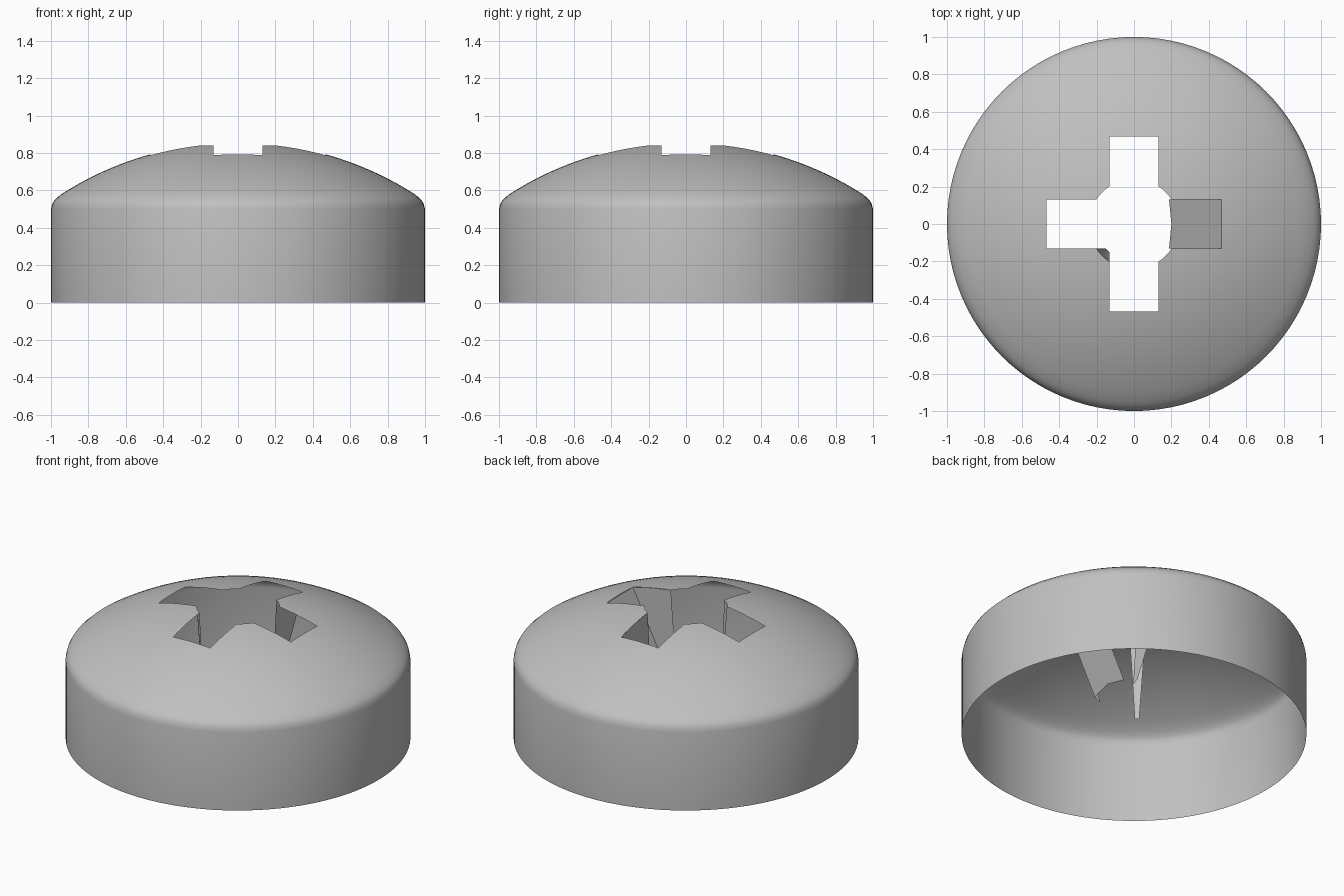
import bpy, bmesh, math
from mathutils import Vector

if "Cube" in bpy.data.objects:
    bpy.data.objects.remove(bpy.data.objects["Cube"], do_unlink=True)

SEGMENTS = 96
DOME_R, APEX = 1.75, 0.857       # dome sphere radius and peak height
ARM, REACH, CORE = 0.132, 0.468, 0.24   # cross recess half width, reach, core radius
DEEP, LOW = 0.24, 0.2            # recess bottom height and core radius there

steel = bpy.data.materials.new("grey metal")
steel.use_nodes = True
GREY = (0.53, 0.53, 0.53, 1)
steel.diffuse_color = GREY
steel.node_tree.nodes["Principled BSDF"].inputs["Base Color"].default_value = GREY


def dome(x, y=0.0):
    return APEX - DOME_R + math.sqrt(DOME_R ** 2 - x * x - y * y)


def add_object(name, bm):
    mesh = bpy.data.meshes.new(name)
    bm.to_mesh(mesh)
    bm.free()
    mesh.materials.append(steel)
    obj = bpy.data.objects.new(name, mesh)
    bpy.context.collection.objects.link(obj)
    return obj


def add_sheet(name, *points):
    bm = bmesh.new()
    bm.faces.new([bm.verts.new(p) for p in points])
    return add_object(name, bm)


# Domed cap: open thin shell turned from a profile, starting at the core hole
profile = [(r, dome(r)) for r in (CORE + i * (0.95 - CORE) / 14 for i in range(15))]
profile += [(0.967, 0.561), (0.982, 0.547), (0.993, 0.528), (1.0, 0.5), (1.0, 0.0)]
bm = bmesh.new()
verts = [bm.verts.new((r, 0, z)) for r, z in profile]
edges = [bm.edges.new(pair) for pair in zip(verts, verts[1:])]
bmesh.ops.spin(bm, geom=verts + edges, cent=(0, 0, 0), axis=(0, 0, 1),
               angle=math.tau, steps=SEGMENTS)
bmesh.ops.remove_doubles(bm, verts=bm.verts, dist=1e-4)

# Cut the cross arms out of the dome
for axis in (Vector((1, 0, 0)), Vector((0, 1, 0))):
    for offset in (-REACH, -ARM, ARM, REACH):
        faces = [f for f in bm.faces if f.calc_center_median().xy.length < 0.6]
        geom = set(faces)
        for f in faces:
            geom.update(f.verts, f.edges)
        bmesh.ops.bisect_plane(bm, geom=list(geom), dist=1e-5,
                               plane_co=axis * offset, plane_no=axis)
arms = []
for f in bm.faces:
    c = f.calc_center_median()
    near, far = sorted((abs(c.x), abs(c.y)))
    if c.z > 0.6 and near < ARM and far < REACH:
        arms.append(f)
bmesh.ops.delete(bm, geom=arms, context="FACES")
bmesh.ops.recalc_face_normals(bm, faces=bm.faces)
if max(bm.faces, key=lambda f: f.calc_area()).normal.dot(
        max(bm.faces, key=lambda f: f.calc_area()).calc_center_median()) < 0:
    bmesh.ops.reverse_faces(bm, faces=bm.faces)
cap = add_object("domed_cap", bm)
bpy.context.view_layer.objects.active = cap
cap.select_set(True)
bpy.ops.object.shade_smooth_by_angle(angle=math.radians(35))
cap.select_set(False)

# Sloping floor of the left arm
inner = math.sqrt(CORE ** 2 - ARM ** 2)
foot = 0.187
add_sheet("recess_floor", (foot, -ARM, DEEP), (LOW, 0, DEEP + 0.025), (foot, ARM, DEEP),
          (REACH, ARM, dome(REACH, ARM)), (REACH, -ARM, dome(REACH, ARM)))

# Upright side walls of the recess: outline along an arm
low_inner = math.sqrt(LOW ** 2 - ARM ** 2)
outline = [(REACH, dome(REACH, ARM)), (0.33, dome(0.33, ARM)), (inner, dome(CORE)),
           (low_inner, DEEP - 0.02), (foot, DEEP)]
add_sheet("recess_front_wall", *[(d, -ARM, z) for d, z in outline])
add_sheet("recess_back_wall", *[(ARM, d, z) for d, z in outline])

# Tapered corner between the right and front arms
bm = bmesh.new()
rows = []
for radius, z in ((CORE, dome(CORE)), (LOW, DEEP - 0.02)):
    start = math.asin(ARM / radius)
    sweep = math.pi / 2 - 2 * start
    rows.append([bm.verts.new((-radius * math.cos(start + sweep * i / 4),
                               -radius * math.sin(start + sweep * i / 4), z))
                 for i in range(5)])
top, bottom = rows
for i in range(4):
    bm.faces.new((top[i], bottom[i], bottom[i + 1], top[i + 1]))
add_object("recess_corner", bm)
